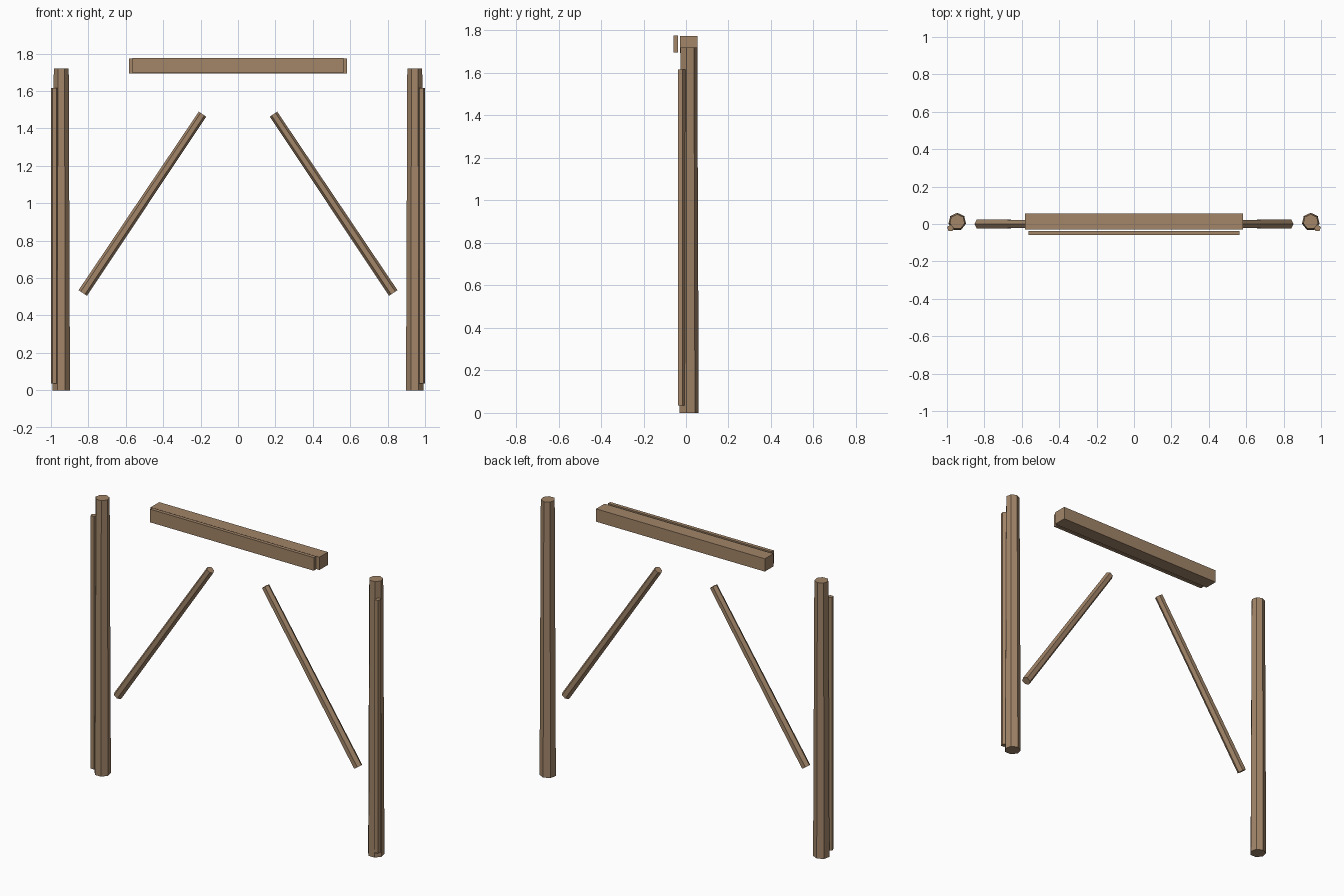
import bpy
import bmesh
from mathutils import Vector, Matrix

if "Cube" in bpy.data.objects:
    bpy.data.objects.remove(bpy.data.objects["Cube"])

wood = bpy.data.materials.new("wood")
wood.diffuse_color = (0.36, 0.235, 0.14, 1)
wood.use_nodes = True
wood.node_tree.nodes["Principled BSDF"].inputs["Base Color"].default_value = wood.diffuse_color


def add_object(name, bm):
    mesh = bpy.data.meshes.new(name)
    bm.to_mesh(mesh)
    bm.free()
    mesh.materials.append(wood)
    obj = bpy.data.objects.new(name, mesh)
    bpy.context.collection.objects.link(obj)
    return obj


def box(name, lo, hi):
    lo, hi = Vector(lo), Vector(hi)
    bm = bmesh.new()
    bmesh.ops.create_cube(bm, size=1, matrix=Matrix.Translation((lo + hi) / 2)
                          @ Matrix.Diagonal((*(hi - lo), 1)))
    return add_object(name, bm)


def pole(name, start, end, r1, r2, sides):
    """Tapered flat-sided pole; its section has a corner towards +y."""
    start, end = Vector(start), Vector(end)
    axis = (end - start).normalized()
    side = Vector((0, 1, 0)).cross(axis)
    rot = Matrix((side, Vector((0, 1, 0)), axis)).transposed().to_4x4()
    # even counts turn so that a flat faces the front
    spin = Matrix.Rotation(1.5707963 if sides % 2 else 0, 4, 'Z')
    bm = bmesh.new()
    bmesh.ops.create_cone(bm, cap_ends=True, segments=sides, radius1=r1, radius2=r2,
                          depth=(end - start).length)
    # find the first corner and rotate it onto the wanted direction
    v = max(bm.verts, key=lambda p: (round(p.co.x, 4), -abs(p.co.y), -p.co.z)).co
    first = Vector((v.x, v.y)).normalized()
    target = (spin @ Vector((1, 0, 0))).to_2d()
    turn = Matrix.Rotation(-target.angle_signed(first) * -1, 4, 'Z')
    aligned = (turn @ Vector((first.x, first.y, 0))).to_2d()
    if (aligned - target).length > 1e-3:
        turn = turn.inverted()
    bm.transform(Matrix.Translation((start + end) / 2) @ rot @ turn)
    return add_object(name, bm)


for s, label in ((-1, "left"), (1, "right")):
    # upright post
    pole(label + "_post", (s * 0.945, 0.012, 0), (s * 0.945, 0.012, 1.72), 0.048, 0.041, 7)
    # thin batten beside the post
    pole(label + "_batten", (s * 0.981, -0.022, 0.035), (s * 0.981, -0.022, 1.615),
         0.019, 0.019, 5)
    # diagonal brace
    pole(label + "_brace", (s * 0.83, 0, 0.52), (s * 0.19, 0, 1.476), 0.027, 0.024, 6)

# crossbeam and its face board
box("crossbeam", (-0.583, -0.029, 1.693), (0.583, 0.055, 1.773))
box("face_board", (-0.565, -0.059, 1.695), (0.565, -0.037, 1.777))
